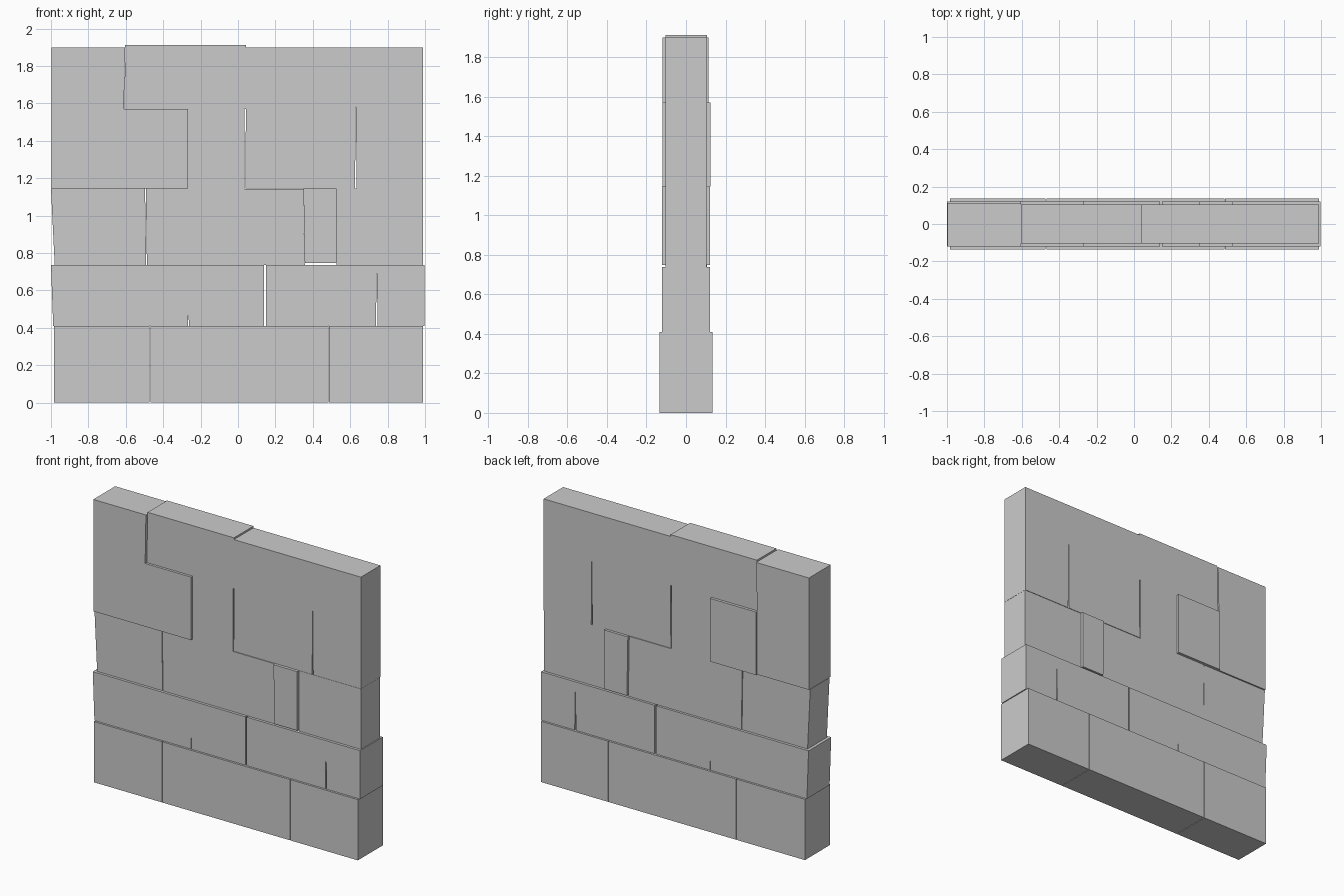
import bpy, bmesh

if "Cube" in bpy.data.objects:
    bpy.data.objects.remove(bpy.data.objects["Cube"])


def stone(name, profile, y_front, y_back):
    """Extrude an x-z outline through the thickness of the wall."""
    bm = bmesh.new()
    face = bm.faces.new([bm.verts.new((x, y_front, z)) for x, z in profile])
    out = bmesh.ops.extrude_face_region(bm, geom=[face])
    verts = [g for g in out["geom"] if isinstance(g, bmesh.types.BMVert)]
    bmesh.ops.translate(bm, verts=verts, vec=(0, y_back - y_front, 0))
    bmesh.ops.recalc_face_normals(bm, faces=bm.faces)
    mesh = bpy.data.meshes.new(name)
    bm.to_mesh(mesh)
    bm.free()
    obj = bpy.data.objects.new(name, mesh)
    bpy.context.collection.objects.link(obj)
    return obj


def crack(x, z0, z1, w=0.008):
    """Thin wedge-shaped notch rising from the bottom edge of a stone."""
    return [(x - w / 2, z0), (x, z1), (x + w / 2, z0)]


def block(x0, x1, z0, z1):
    return [(x0, z0), (x1, z0), (x1, z1), (x0, z1)]


# Bottom course
for i, (a, b) in enumerate([(-0.983, -0.472), (-0.468, 0.483), (0.487, 0.99)]):
    stone(f"base_stone_{i}", block(a, b, 0, 0.41), -0.135, 0.135)

# Second course, with cracks
stone("second_course_left",
      [(-0.988, 0.41)] + crack(-0.265, 0.41, 0.505, 0.005)
      + [(0.139, 0.41), (0.139, 0.737), (-1.0, 0.737)], -0.121, 0.121)
stone("second_course_right",
      [(0.149, 0.41)] + crack(0.742, 0.41, 0.7, 0.01)
      + [(0.997, 0.41), (0.997, 0.737), (0.149, 0.737)], -0.121, 0.121)

# Third course
T = 0.103
stone("third_course_left",
      [(-0.98, 0.737), (-0.491, 0.737), (-0.497, 1.145), (-1.0, 1.145)], -T, T)
stone("third_course_right", block(0.527, 0.99, 0.737, 1.145), -T, T)
stone("small_filler_stone",
      [(0.357, 0.747), (0.527, 0.747), (0.527, 1.145), (0.35, 1.145)], -0.121, 0.121)

# Large centre stone that climbs into the top course
stone("centre_stone",
      [(-0.487, 0.737), (0.357, 0.737), (0.35, 1.143), (0.035, 1.143),
       (0.035, 1.57), (0.042, 1.57), (0.042, 1.912), (-0.603, 1.912), (-0.608, 1.57),
       (-0.267, 1.57), (-0.267, 1.145), (-0.493, 1.145)], -T, T + 0.002)

# Top course
stone("top_left_stone",
      [(-0.997, 1.145), (-0.61, 1.145), (-0.61, 1.57), (-0.604, 1.9), (-0.997, 1.9)],
      -0.12, 0.113)
stone("top_left_foot", block(-0.609, -0.267, 1.145, 1.571), -0.12, 0.124)
stone("top_right_stone",
      [(0.04, 1.146)] + crack(0.63, 1.146, 1.63, 0.009)
      + [(0.99, 1.146), (0.99, 1.9), (0.042, 1.9), (0.042, 1.57)], -T, T + 0.002)
